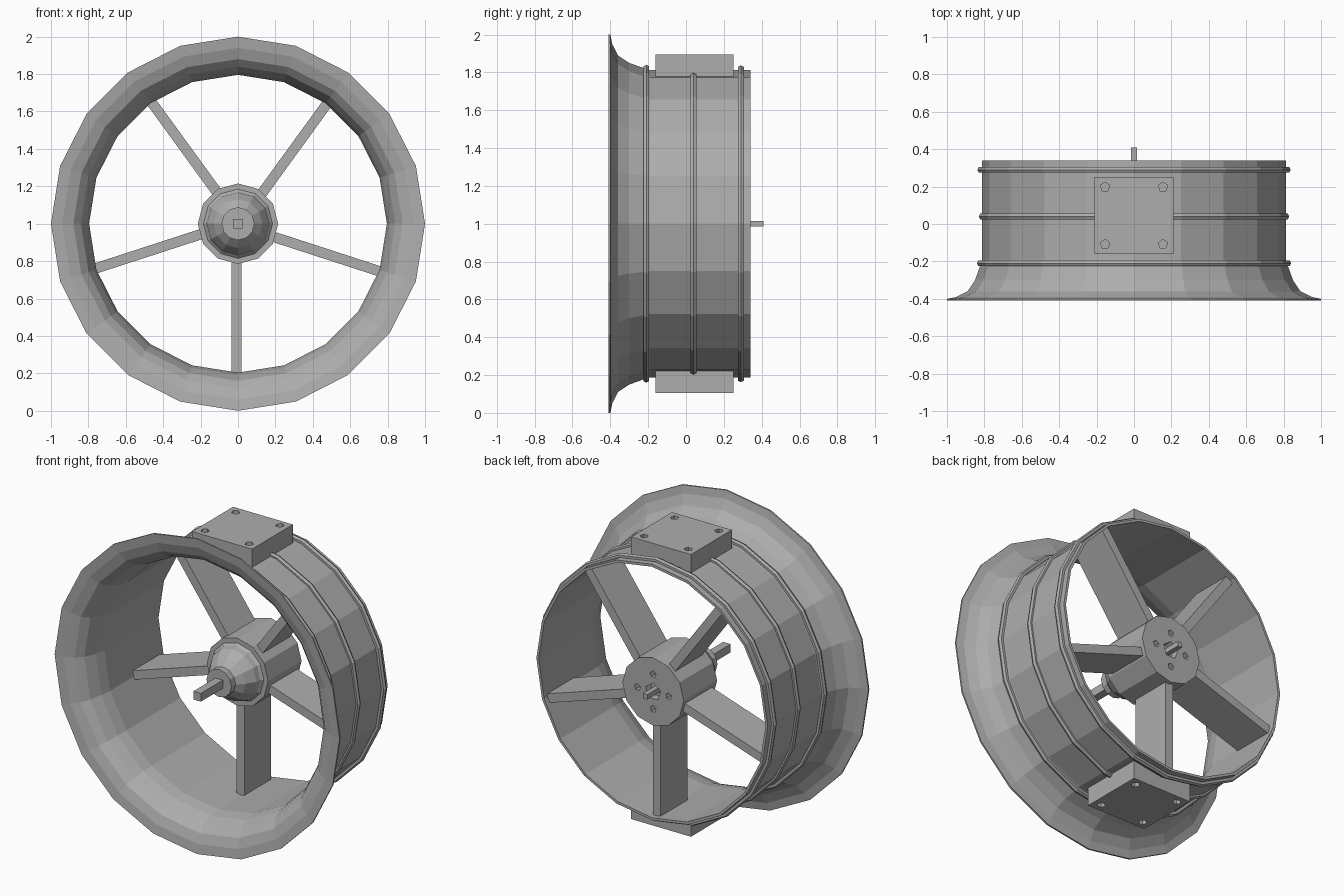
import bpy, bmesh, math
from mathutils import Matrix, Vector

if "Cube" in bpy.data.objects:
    bpy.data.objects.remove(bpy.data.objects["Cube"], do_unlink=True)

CENTRE = Vector((0, 0, 1.0))      # fan axis runs along y through here
SIDES = 20

grey = bpy.data.materials.new("plain_grey")
grey.use_nodes = True
grey.diffuse_color = (0.42, 0.42, 0.42, 1)
grey.node_tree.nodes["Principled BSDF"].inputs["Base Color"].default_value = (0.42, 0.42, 0.42, 1)


def finish(name, bm):
    bmesh.ops.recalc_face_normals(bm, faces=bm.faces)
    mesh = bpy.data.meshes.new(name)
    bm.to_mesh(mesh)
    bm.free()
    mesh.materials.append(grey)
    obj = bpy.data.objects.new(name, mesh)
    bpy.context.collection.objects.link(obj)
    return obj


def lathe(name, profile, sides=SIDES, closed=True):
    """Spin (radius, y) points around the fan axis."""
    bm = bmesh.new()
    verts = [bm.verts.new(CENTRE + Vector((r, y, 0))) for r, y in profile]
    pairs = list(zip(verts, verts[1:]))
    if closed:
        pairs.append((verts[-1], verts[0]))
    edges = [bm.edges.new(p) for p in pairs]
    bmesh.ops.spin(bm, geom=verts + edges, cent=CENTRE, axis=(0, 1, 0),
                   angle=math.tau, steps=sides, use_duplicate=False)
    bmesh.ops.remove_doubles(bm, verts=bm.verts, dist=0.0005)
    return finish(name, bm)


def add_box(bm, size, matrix):
    bmesh.ops.create_cube(bm, size=1, matrix=matrix @ Matrix.Diagonal((*size, 1)))


def add_rod(bm, centre, radius, depth, along_y=False, sides=5):
    turn = Matrix.Rotation(math.pi / 2, 4, 'X') if along_y else Matrix()
    bmesh.ops.create_cone(bm, cap_ends=True, segments=sides, radius1=radius,
                          radius2=radius, depth=depth,
                          matrix=Matrix.Translation(centre) @ turn)


def cut(obj, bm):
    """Subtract the solids in bm from obj, then drop the cutter."""
    cutter = finish("cutter", bm)
    cutter.hide_render = True
    mod = obj.modifiers.new("cut", 'BOOLEAN')
    mod.operation = 'DIFFERENCE'
    mod.solver = 'EXACT'
    mod.object = cutter
    bpy.context.view_layer.objects.active = obj
    bpy.ops.object.modifier_apply(modifier="cut")
    bpy.data.objects.remove(cutter, do_unlink=True)


# Thin-walled duct with a flared front mouth
lathe("duct_shell", [
    (1.0, -0.41), (1.0, -0.4), (0.95, -0.39), (0.89, -0.36), (0.85, -0.3),
    (0.825, -0.23), (0.812, -0.19), (0.812, 0.34), (0.796, 0.34),
    (0.796, -0.2), (0.81, -0.27), (0.84, -0.34), (0.88, -0.38), (0.94, -0.402)])

# Raised beads around the duct
for name, y, r in (("front_bead", -0.21, 0.825), ("middle_bead", 0.04, 0.815),
                   ("rear_bead", 0.29, 0.822)):
    lathe(name, [(r + 0.015 * math.cos(a), y + 0.018 * math.sin(a))
                 for a in (k * math.tau / 6 for k in range(6))])

# Hub with domed nose, flange step and rear bolt holes
hub = lathe("hub", [
    (0, -0.19), (0.088, -0.19), (0.088, -0.15), (0.13, -0.11), (0.165, -0.05),
    (0.17, -0.02), (0.185, -0.005), (0.215, -0.005), (0.215, 0.33), (0, 0.33)],
    sides=12, closed=False)
holes = bmesh.new()
add_rod(holes, CENTRE + Vector((0, 0.33, 0)), 0.055, 0.1, True)
for k in range(4):
    a = k * math.pi / 2
    add_rod(holes, CENTRE + Vector((0.11 * math.cos(a), 0.33, 0.11 * math.sin(a))),
            0.022, 0.08, True)
cut(hub, holes)

# Square drive shaft, thicker at the front
for name, radius, y0, y1 in (("front_shaft", 0.037, -0.41, -0.17),
                             ("rear_shaft", 0.022, 0.26, 0.41)):
    bm = bmesh.new()
    add_rod(bm, Vector((0, (y0 + y1) / 2, 0)), radius, y1 - y0, True, 4)
    bmesh.ops.transform(bm, verts=bm.verts, matrix=Matrix.Translation(CENTRE)
                        @ Matrix.Rotation(math.pi / 4, 4, 'Y'))
    finish(name, bm)

# Five flat struts between hub and duct
for k in range(5):
    bm = bmesh.new()
    spin = Matrix.Translation(CENTRE) @ Matrix.Rotation(k * math.tau / 5, 4, 'Y')
    add_box(bm, (0.055, 0.27, 0.61), spin @ Matrix.Translation((-0.008, 0.17, -0.495)))
    finish("strut_%d" % (k + 1), bm)

# Mounting pads above and below, saddled to the duct and drilled
for name, side in (("top_pad", 1), ("bottom_pad", -1)):
    bm = bmesh.new()
    add_box(bm, (0.42, 0.41, 0.15),
            Matrix.Translation(CENTRE + Vector((0, 0.045, side * 0.82))))
    pad = finish(name, bm)
    bore = bmesh.new()
    add_rod(bore, CENTRE, 0.804, 1.2, True, 40)
    cut(pad, bore)
    drills = bmesh.new()
    for x in (-0.155, 0.155):
        for y in (-0.108, 0.198):
            add_rod(drills, CENTRE + Vector((x, y, side * 0.895)), 0.026, 0.08)
    cut(pad, drills)
